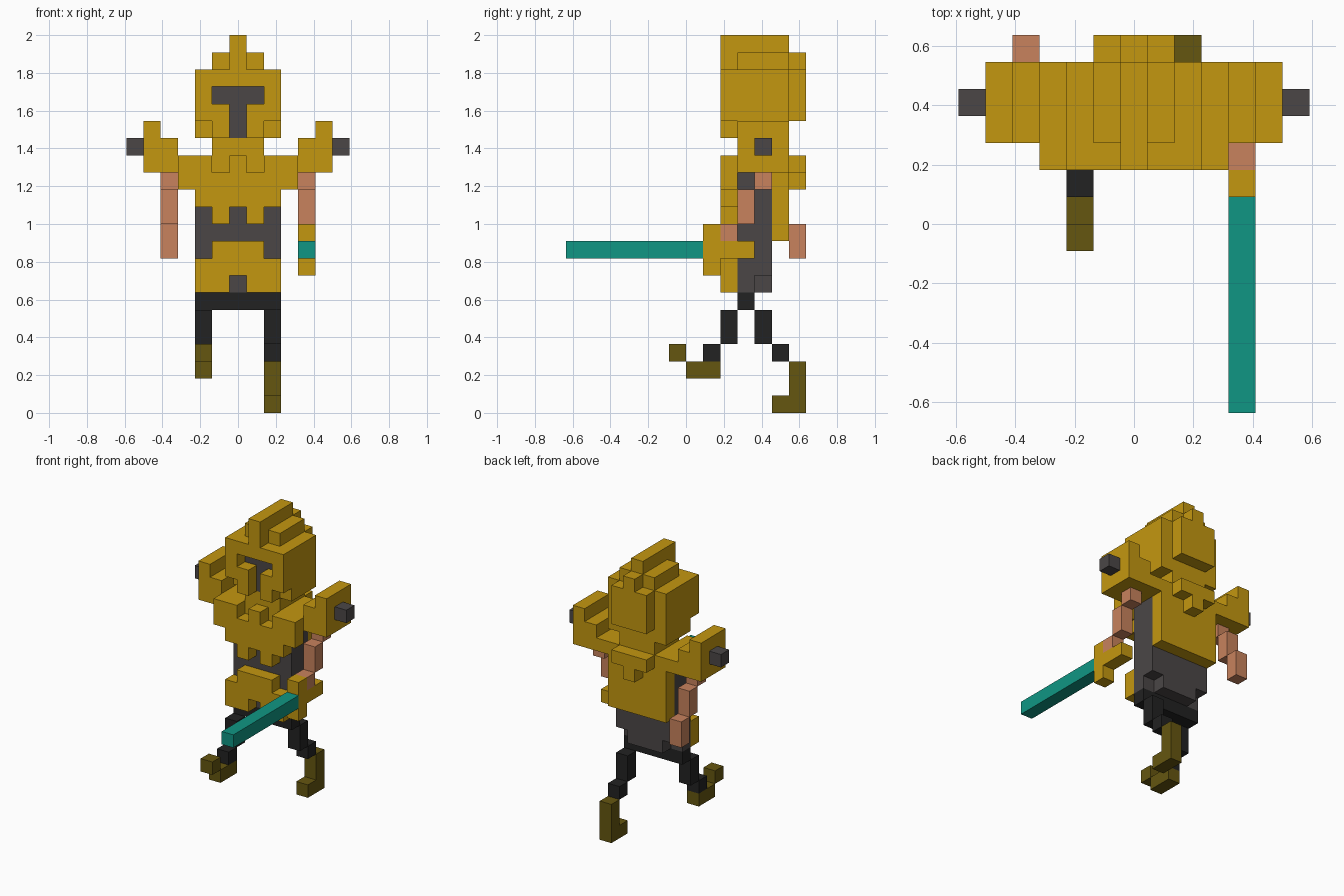
import bpy, bmesh
from mathutils import Vector

if "Cube" in bpy.data.objects:
    bpy.data.objects.remove(bpy.data.objects["Cube"])

U = 2 / 22  # block size

def material(name, rgb):
    m = bpy.data.materials.new(name)
    m.diffuse_color = (*rgb, 1)
    m.use_nodes = True
    m.node_tree.nodes["Principled BSDF"].inputs["Base Color"].default_value = m.diffuse_color
    return m

GOLD = material("gold armour", (0.55, 0.31, 0.005))
GREY = material("dark grey cloth", (0.07, 0.062, 0.062))
BLACK = material("black trousers", (0.016, 0.016, 0.016))
BOOT = material("brown boots", (0.13, 0.093, 0.005))
SKIN = material("skin", (0.58, 0.225, 0.11))
TEAL = material("teal blade", (0.005, 0.305, 0.23))

# A part is a list of block ranges (x0, x1, y0, y1, z0, z1), inclusive.
# x counts from the middle, y from the front, z from the ground.
parts = {}
owner = {}

def part(name, mat, boxes, mirror=False):
    if mirror:
        boxes = boxes + [(-b, -a, *rest) for a, b, *rest in boxes]
    cells = set()
    for x0, x1, y0, y1, z0, z1 in boxes:
        for x in range(x0, x1 + 1):
            for y in range(y0, y1 + 1):
                for z in range(z0, z1 + 1):
                    if (x, y, z) not in owner:
                        owner[x, y, z] = name
                        cells.add((x, y, z))
    parts[name] = (mat, cells)

# Legs in a running stride
part("front_boot", BOOT, [(-2, -2, 7, 8, 2, 2), (-2, -2, 6, 6, 3, 3)])
part("front_leg", BLACK, [(-2, -2, 8, 8, 3, 3), (-2, -2, 9, 9, 4, 5)])
part("back_boot", BOOT, [(2, 2, 12, 13, 0, 0), (2, 2, 13, 13, 1, 2)])
part("back_leg", BLACK, [(2, 2, 12, 12, 3, 3), (2, 2, 11, 11, 4, 5)])
part("hips", BLACK, [(-2, 2, 10, 10, 6, 6)])

# Body and its armour
part("torso", GREY, [(-2, 2, 10, 10, 7, 13), (-1, 1, 11, 11, 7, 7),
                     (-2, 2, 11, 11, 8, 13)])
part("waist_plate", GOLD, [(1, 2, 9, 9, 7, 7), (0, 2, 9, 9, 8, 8),
                           (0, 1, 9, 9, 9, 9)], mirror=True)
part("chest_plate", GOLD, [(1, 1, 9, 9, 11, 11), (0, 2, 9, 9, 12, 12),
                           (0, 3, 9, 9, 13, 13), (0, 0, 9, 9, 14, 14),
                           (2, 3, 9, 9, 14, 14), (0, 3, 10, 12, 14, 14)], mirror=True)
part("back_plate", GOLD, [(-2, 2, 12, 12, 10, 13), (0, 0, 13, 13, 13, 13),
                          (-1, 1, 13, 13, 14, 14)])
part("shoulder_guards", GOLD, [(4, 5, 10, 12, 14, 15), (5, 5, 10, 12, 16, 16)], mirror=True)
part("shoulder_spikes", GREY, [(6, 6, 11, 11, 15, 15)], mirror=True)

# Arms: one reaching forward with the sword, one swung back
part("sword_arm", SKIN, [(4, 4, 11, 11, 13, 13), (4, 4, 10, 10, 11, 12), (4, 4, 9, 9, 10, 10)])
part("back_arm", SKIN, [(-4, -4, 11, 11, 13, 13), (-4, -4, 12, 12, 11, 12),
                        (-4, -4, 13, 13, 9, 10)])
part("sword_hilt", GOLD, [(4, 4, 9, 10, 9, 9), (4, 4, 8, 8, 8, 10)])
part("sword_blade", TEAL, [(4, 4, 0, 7, 9, 9)])

# Helmet with a recessed T-shaped visor and a crest
part("visor", GREY, [(-1, 1, 10, 10, 18, 18), (0, 0, 10, 10, 16, 17)])
part("neck", GOLD, [(-1, 1, 10, 12, 15, 15)])
part("helmet", GOLD, [(0, 2, 10, 12, 16, 19), (0, 1, 13, 13, 17, 19),
                      (1, 1, 9, 9, 16, 17), (2, 2, 9, 9, 17, 19),
                      (0, 1, 9, 9, 19, 19)], mirror=True)
part("crest", GOLD, [(-1, 1, 10, 12, 20, 20), (0, 0, 9, 13, 20, 20), (0, 0, 9, 12, 21, 21)])

# Skin the blocks: only faces open to the air, flat areas merged
AXES = [Vector(a) for a in ((1, 0, 0), (0, 1, 0), (0, 0, 1))]
for name, (mat, cells) in parts.items():
    bm = bmesh.new()
    for c in sorted(cells):
        centre = Vector((c[0], c[1] - 6.5, c[2] + 0.5))
        for k in range(3):
            u, v = AXES[(k + 1) % 3] / 2, AXES[(k + 2) % 3] / 2
            for s in (1, -1):
                n = AXES[k] * s
                if tuple(int(a + b) for a, b in zip(c, n)) in owner:
                    continue
                mid = centre + n / 2
                corners = [mid - u - v, mid + u - v, mid + u + v, mid - u + v][::s]
                bm.faces.new([bm.verts.new(p * U) for p in corners])
    bmesh.ops.remove_doubles(bm, verts=bm.verts, dist=1e-4)
    bmesh.ops.dissolve_limit(bm, angle_limit=0.01, verts=bm.verts, edges=bm.edges)
    me = bpy.data.meshes.new(name)
    bm.to_mesh(me)
    bm.free()
    me.materials.append(mat)
    bpy.context.collection.objects.link(bpy.data.objects.new(name, me))
